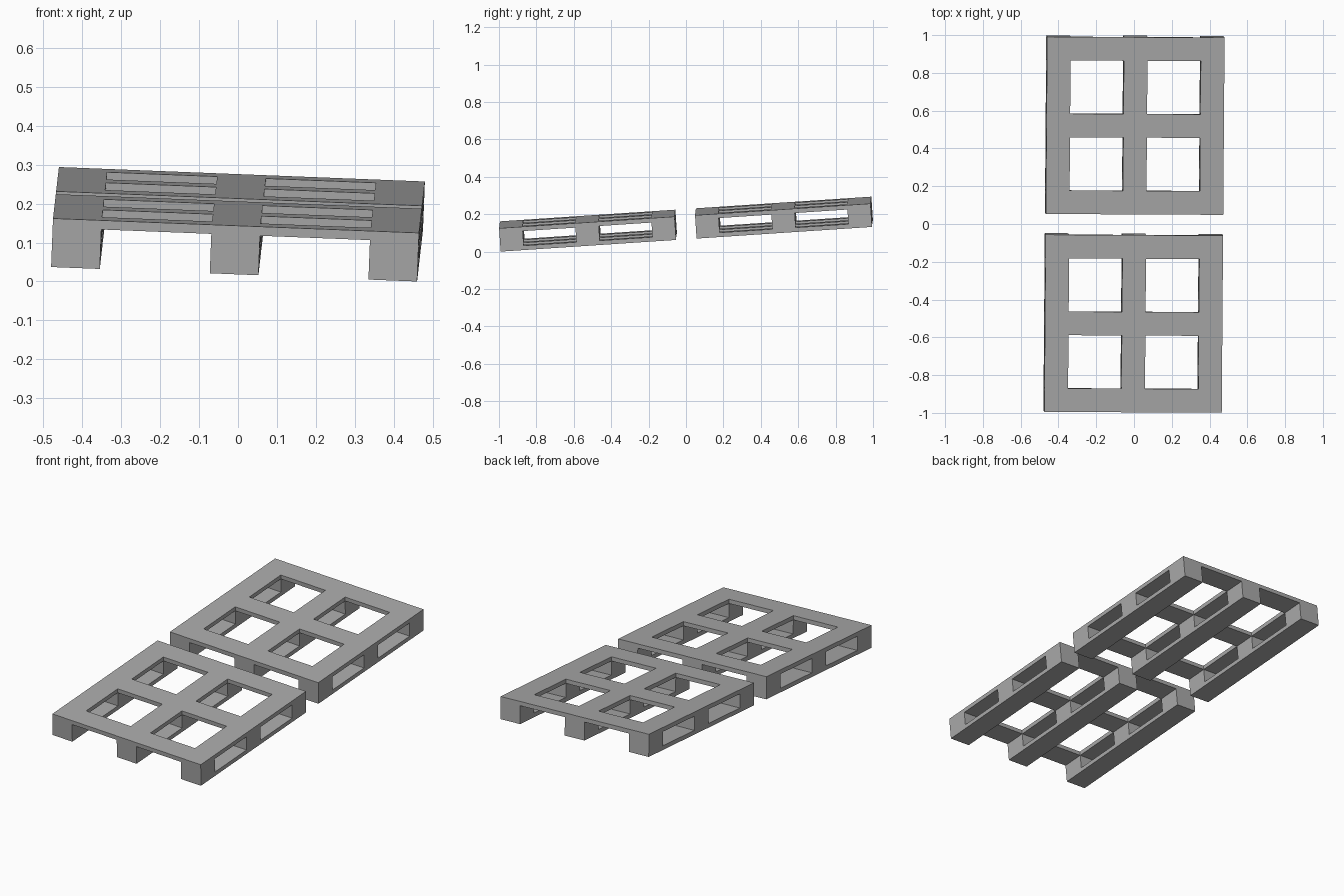
import bpy, bmesh
from math import atan
from mathutils import Matrix, Vector

if "Cube" in bpy.data.objects:
    bpy.data.objects.remove(bpy.data.objects["Cube"], do_unlink=True)

BLOCK, GAP = 0.125, 0.2825        # block width and opening between blocks
HEIGHT, BOARD = 0.125, 0.0235     # pallet height and board thickness
SPACING = 0.525                   # pallet centre distance from the middle

# Material
grey = bpy.data.materials.new("plain_grey")
grey.use_nodes = True
colour = (0.4, 0.4, 0.4, 1)
grey.diffuse_color = colour
grey.node_tree.nodes["Principled BSDF"].inputs["Base Color"].default_value = colour

# Cell boundaries: block, gap, block, gap, block
steps = [-BLOCK * 1.5 - GAP]
for width in (BLOCK, GAP, BLOCK, GAP, BLOCK):
    steps.append(steps[-1] + width)
axes = (steps, steps, [0, BOARD, HEIGHT - BOARD, HEIGHT])


def solid(cell):
    """Runners at the bottom, blocks in the middle, a crossed deck on top."""
    i, j, k = cell
    if not (0 <= i < 5 and 0 <= j < 5 and 0 <= k < 3):
        return False
    gap_x, gap_y = i % 2, j % 2
    return (not gap_x, not (gap_x or gap_y), not (gap_x and gap_y))[k]


def pallet_mesh():
    """Skin the solid cells with quads wherever they meet empty space."""
    bm = bmesh.new()
    for cell in [(i, j, k) for i in range(5) for j in range(5) for k in range(3)]:
        if not solid(cell):
            continue
        for axis in range(3):
            u, v = (axis + 1) % 3, (axis + 2) % 3
            for side in (0, 1):
                beside = list(cell)
                beside[axis] += 2 * side - 1
                if solid(beside):
                    continue
                verts = []
                for du, dv in ((0, 0), (1, 0), (1, 1), (0, 1)):
                    corner = list(cell)
                    corner[axis] += side
                    corner[u] += du
                    corner[v] += dv
                    verts.append(bm.verts.new([axes[a][corner[a]] for a in range(3)]))
                bm.faces.new(verts if side else verts[::-1])
    bmesh.ops.remove_doubles(bm, verts=bm.verts, dist=0.0001)
    mesh = bpy.data.meshes.new("pallet")
    bm.to_mesh(mesh)
    bm.free()
    mesh.materials.append(grey)
    return mesh


# Two pallets lying on one gently sloping plane
mesh = pallet_mesh()
tilt = (Matrix.Rotation(-0.005, 4, 'Z') @ Matrix.Rotation(atan(0.0395), 4, 'Y')
        @ Matrix.Rotation(atan(0.0665), 4, 'X'))
pallets = []
for name, y in (("front_pallet", -SPACING), ("back_pallet", SPACING)):
    ob = bpy.data.objects.new(name, mesh)
    bpy.context.collection.objects.link(ob)
    ob.matrix_world = tilt @ Matrix.Translation((0, y, 0))
    pallets.append(ob)

# Centre the pair and rest its lowest corner on the ground
points = [ob.matrix_world @ v.co for ob in pallets for v in mesh.vertices]
low = Vector([min(p[a] for p in points) for a in range(3)])
high = Vector([max(p[a] for p in points) for a in range(3)])
middle = (low + high) / 2
shift = Matrix.Translation((-middle.x, -middle.y, -low.z))
for ob in pallets:
    ob.matrix_world = shift @ ob.matrix_world
